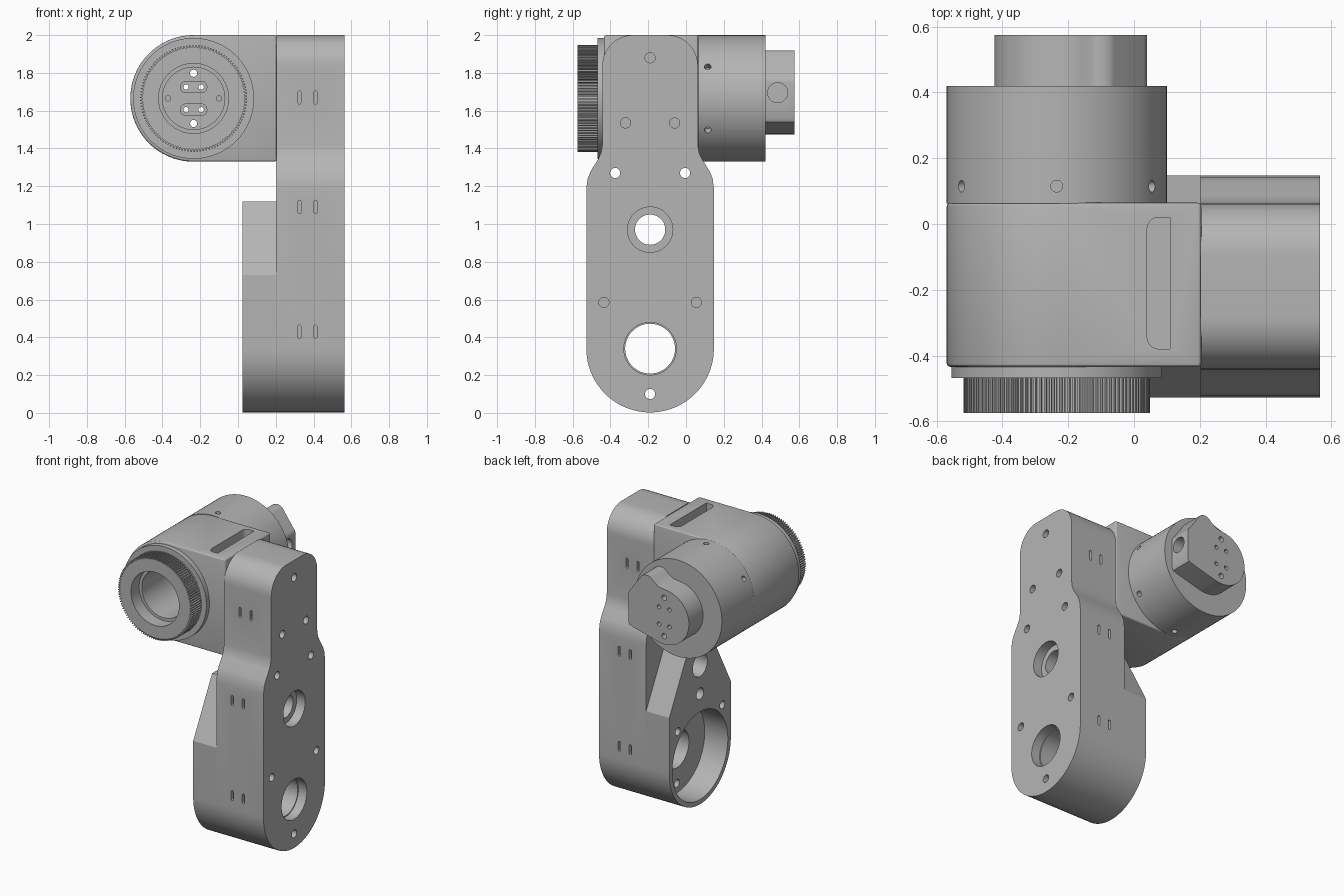
import bpy, bmesh, math
from math import cos, sin, pi, radians

cube = bpy.data.objects.get("Cube")
if cube:
    bpy.data.objects.remove(cube, do_unlink=True)

grey = bpy.data.materials.new("machined_grey")
grey.use_nodes = True
grey.diffuse_color = (0.46, 0.46, 0.46, 1)
grey.node_tree.nodes["Principled BSDF"].inputs["Base Color"].default_value = grey.diffuse_color

AY, MX, MZ = -0.19, -0.235, 1.665   # arm centre y, motor axis x and z
cutters = []


def arc(cu, cv, r, a0, a1, n=12):
    return [(cu + r * cos(radians(a0 + (a1 - a0) * i / n)),
             cv + r * sin(radians(a0 + (a1 - a0) * i / n))) for i in range(n + 1)]


def circle(cu, cv, r, n=64):
    return arc(cu, cv, r, 0, 360, n)[:-1]


def rounded(cu, cv, w, h, r):
    pts = []
    for k, (su, sv) in enumerate(((1, 1), (-1, 1), (-1, -1), (1, -1))):
        pts += arc(cu + su * (w / 2 - r), cv + sv * (h / 2 - r), r, 90 * k, 90 * k + 90, 5)
    return pts


def prism(name, outline, axis, a, b):
    """Extrude a 2D outline along an axis from a to b."""
    place = {"x": lambda u, v, d: (d, u, v),
             "y": lambda u, v, d: (u, d, v),
             "z": lambda u, v, d: (u, v, d)}[axis]
    bm = bmesh.new()
    low, high = ([bm.verts.new(place(u, v, d)) for u, v in outline] for d in (a, b))
    bm.faces.new(low)
    bm.faces.new(high)
    for i in range(len(low)):
        j = (i + 1) % len(low)
        bm.faces.new((low[i], low[j], high[j], high[i]))
    bmesh.ops.recalc_face_normals(bm, faces=bm.faces)
    mesh = bpy.data.meshes.new(name)
    bm.to_mesh(mesh)
    bm.free()
    mesh.materials.append(grey)
    obj = bpy.data.objects.new(name, mesh)
    bpy.context.collection.objects.link(obj)
    return obj


def cutter(outline, axis, a, b):
    obj = prism("cutter", outline, axis, a, b)
    obj.hide_render = True
    cutters.append(obj)
    return obj


def activate(obj):
    bpy.ops.object.select_all(action="DESELECT")
    obj.select_set(True)
    bpy.context.view_layer.objects.active = obj


def cut(obj, tools):
    activate(obj)
    for tool in tools:
        mod = obj.modifiers.new("cut", "BOOLEAN")
        mod.operation, mod.solver, mod.object = "DIFFERENCE", "EXACT", tool
        bpy.ops.object.modifier_apply(modifier=mod.name)


def soften(obj, width):
    activate(obj)
    mod = obj.modifiers.new("bevel", "BEVEL")
    mod.width, mod.segments, mod.limit_method, mod.angle_limit = width, 3, "ANGLE", radians(60)
    bpy.ops.object.modifier_apply(modifier=mod.name)


def mirrored(half):
    """Close a half outline (offsets from the arm centre) by mirroring."""
    return [(AY + u, v) for u, v in half] + [(AY - u, v) for u, v in reversed(half) if u > 1e-5]


# Arm link with a narrow head, a sloped neck and a round foot
foot = arc(0, 0.34, 0.3375, -90, 0, 24)
neck = [(0.3375, 1.19), (0.331, 1.24), (0.315, 1.28), (0.277, 1.34), (0.26, 1.375), (0.2525, 1.42)]
head = arc(0.0925, 1.84, 0.16, 0, 90)
arm = prism("arm_link", mirrored(foot + neck + head), "x", 0.203, 0.565)

# Lower bearing cup with a tapered top
cup = prism("bearing_cup", mirrored(foot + [(0.3375, 0.73), (0.13, 1.12)]), "x", 0.025, 0.203)

pivot = cutter(circle(AY, 0.34, 0.132), "x", -0.1, 0.7)
pivot_rim = cutter(circle(AY, 0.34, 0.139), "x", 0.5, 0.7)
shaft_hole = cutter(circle(AY, 0.97, 0.08), "x", -0.1, 0.7)
shaft_rim = cutter(circle(AY, 0.97, 0.12), "x", 0.5, 0.7)
foot_bolt = cutter(circle(AY, 0.1, 0.027, 20), "x", 0.1, 0.7)
through = [pivot, pivot_rim, shaft_hole, shaft_rim, foot_bolt]
for u in (-0.185, 0.185):
    through.append(cutter(circle(AY + u, 1.27, 0.027, 20), "x", 0.1, 0.7))
for u, v in ((0, 1.88), (-0.13, 1.535), (0.13, 1.535), (-0.245, 0.585), (0.245, 0.585)):
    through.append(cutter(circle(AY + u, v, 0.027, 20), "x", 0.5, 0.7))

# Cable slots on the front and back of the arm
for x in (0.325, 0.41):
    for z, half in ((1.67, 0.2525), (1.09, 0.3375), (0.43, 0.3375)):
        for side in (-1, 1):
            y = AY + side * half
            through.append(cutter(rounded(x, z, 0.016, 0.07, 0.0075), "y", y - 0.04, y + 0.04))
cut(arm, through)

cup_holes = [cutter(circle(AY, 0.34, 0.305), "x", -0.1, 0.3), shaft_hole]
for u, v, r in ((-0.245, 0.6, 0.027), (0.245, 0.6, 0.027), (0, 0.77, 0.04)):
    cup_holes.append(cutter(circle(AY + u, v, r, 20), "x", -0.1, 0.15))
cut(cup, cup_holes)

# Motor housing, round on one side and square on the other
housing = prism("motor_housing", arc(MX, MZ, 0.335, 90, 270, 48) + [(0.205, 1.33), (0.205, 2.0)],
                "y", -0.435, 0.065)
soften(housing, 0.013)
bore = cutter(circle(MX, MZ, 0.165), "y", -0.7, 0.42)
slot = cutter(arc(0.075, -0.345, 0.035, 180, 270, 6) + [(0.11, -0.38), (0.11, 0.02)]
              + arc(0.075, -0.015, 0.035, 90, 180, 6), "z", 1.92, 2.1)
cut(housing, [bore, slot])

# Front flange and toothed ring
flange = prism("front_flange", circle(MX, MZ, 0.32, 96), "y", -0.468, -0.43)
cut(flange, [bore])
teeth = 110
outline = []
for i in range(teeth):
    for step, r in ((0, 0.27), (0.4, 0.27), (0.5, 0.283), (0.9, 0.283)):
        a = 2 * pi * (i + step) / teeth
        outline.append((MX + r * cos(a), MZ + r * sin(a)))
ring = prism("toothed_ring", outline, "y", -0.575, -0.465)
cut(ring, [bore, cutter(circle(MX, MZ, 0.185), "y", -0.7, -0.485)])

# Rear drum with six radial screw holes
drum = prism("rear_drum", circle(MX, MZ, 0.335, 96), "y", 0.062, 0.42)
screws = []
for k in range(6):
    screw = cutter(circle(0, 0, 0.018, 16), "x", 0.29, 0.4)
    screw.rotation_euler.y = radians(30 + 60 * k)
    screw.location = (MX, 0.115, MZ)
    screws.append(screw)
bpy.context.view_layer.update()
cut(drum, [cutter(circle(MX, MZ, 0.165), "y", 0, 0.5)] + screws)

# Output boss: round on one side, with a raised flat lobe on the other
lobe = [(0.04, 1.56), (0.04, 1.75)] + arc(-0.01, 1.75, 0.05, 0, 50, 5)[1:] \
    + arc(-0.1, 1.86, 0.06, 50, 120, 6) + [(-0.16, 1.885), (-0.195, 1.862)]
boss = prism("output_boss", lobe + arc(MX, MZ, 0.19, 95, 285, 40) + [(0.0, 1.53), (0.03, 1.54)],
             "y", 0.418, 0.575)
ports = [cutter(circle(0.485, 1.695, 0.053, 32), "x", -0.08, 0.1)]
for s in (-1, 1):
    ports.append(cutter(rounded(MX, MZ + s * 0.06, 0.14, 0.06, 0.028), "y", 0.4, 0.44))
    ports.append(cutter(circle(MX, MZ + s * 0.133, 0.019, 20), "y", 0.3, 0.7))
    ports.append(cutter(circle(MX + s * 0.135, MZ, 0.014, 16), "y", 0.3, 0.46))
    for t in (-1, 1):
        ports.append(cutter(circle(MX + t * 0.04, MZ + s * 0.06, 0.014, 16), "y", 0.3, 0.7))
cut(boss, ports)

# Remove the cutters and smooth the curved walls
for tool in cutters:
    bpy.data.objects.remove(tool, do_unlink=True)
for part in (arm, cup, housing, flange, ring, drum, boss):
    activate(part)
    bpy.ops.object.shade_smooth_by_angle(angle=radians(28))
